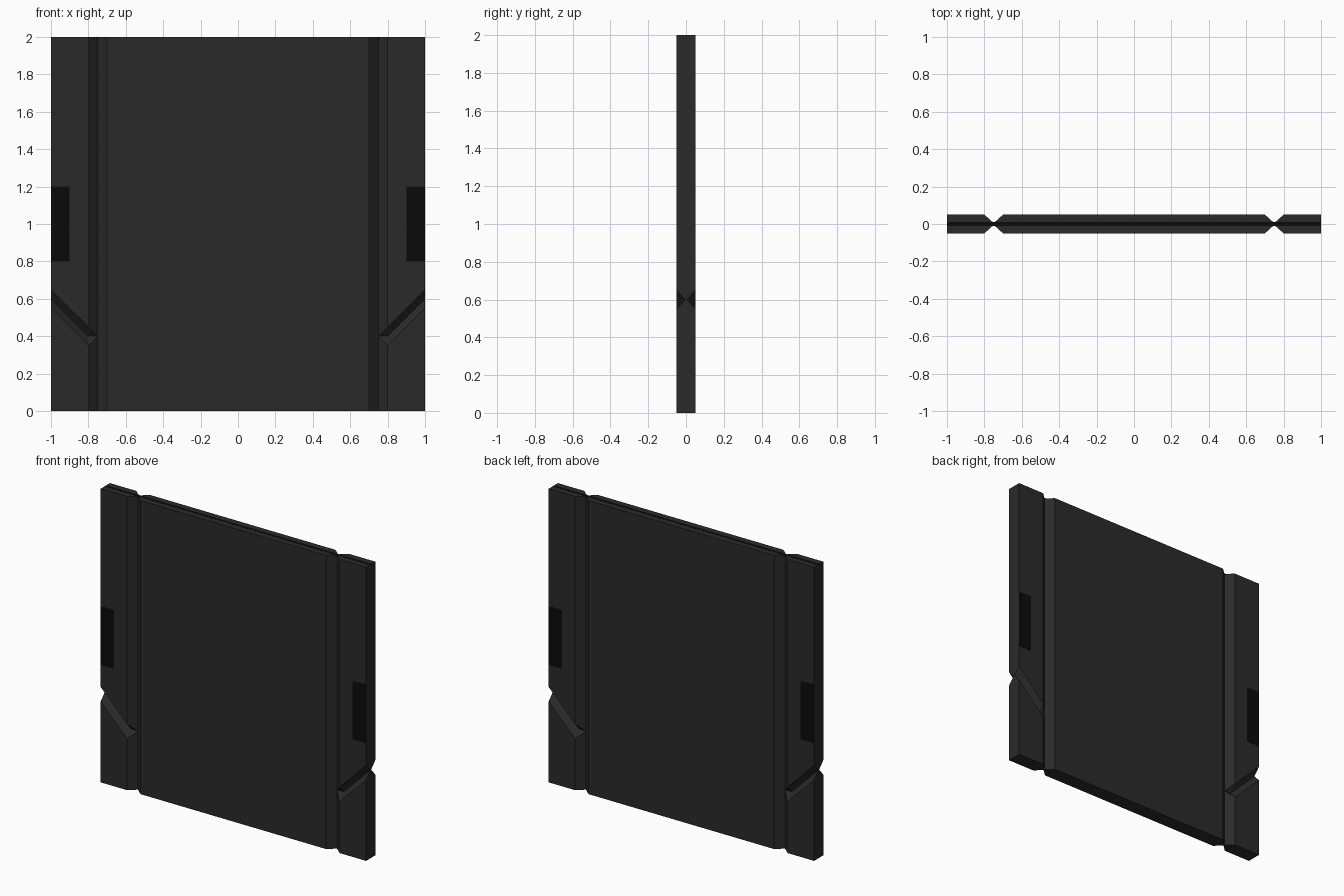
import bpy, bmesh

if "Cube" in bpy.data.objects:
    bpy.data.objects.remove(bpy.data.objects["Cube"])

TIP = 0.005   # half thickness at the bottom of every V groove
HALF = 0.05   # half thickness of the panel


def material(name, v):
    m = bpy.data.materials.new(name)
    m.diffuse_color = (v, v, v, 1)
    m.use_nodes = True
    m.node_tree.nodes["Principled BSDF"].inputs["Base Color"].default_value = m.diffuse_color
    return m


GREY = material("dark_grey", 0.023)
BLACK = material("black", 0.003)


def add_object(name, bm, mat=None):
    bmesh.ops.recalc_face_normals(bm, faces=bm.faces)
    me = bpy.data.meshes.new(name)
    bm.to_mesh(me)
    bm.free()
    ob = bpy.data.objects.new(name, me)
    bpy.context.collection.objects.link(ob)
    if mat:
        me.materials.append(mat)
    return ob


def prism(name, profile, height, mat):
    """Extrude an (x, y) profile from z = 0 upwards."""
    bm = bmesh.new()
    face = bm.faces.new([bm.verts.new((x, y, 0)) for x, y in profile])
    top = bmesh.ops.extrude_face_region(bm, geom=[face])["geom"]
    verts = [g for g in top if isinstance(g, bmesh.types.BMVert)]
    bmesh.ops.translate(bm, verts=verts, vec=(0, 0, height))
    return add_object(name, bm, mat)


def box(name, lo, hi, mat):
    bm = bmesh.new()
    bmesh.ops.create_cube(bm, size=1)
    for v in bm.verts:
        v.co = [a + (b - a) * (c + 0.5) for a, b, c in zip(lo, hi, v.co)]
    return add_object(name, bm, mat)


def mirror(ob, x, y):
    m = ob.modifiers.new("mirror", "MIRROR")
    m.use_axis = (x, y, False)
    m.use_mirror_merge = False


# Wide centre panel with bevelled vertical edges
prism("center_panel", [(-0.75, -TIP), (-0.7, -HALF), (0.7, -HALF), (0.75, -TIP),
                       (0.75, TIP), (0.7, HALF), (-0.7, HALF), (-0.75, TIP)], 2, GREY)

# Side strip, mirrored to the other side
strip = prism("side_strip", [(0.75, -TIP), (0.8, -HALF), (1, -HALF),
                             (1, HALF), (0.8, HALF), (0.75, TIP)], 2, GREY)

# V-shaped cutter that follows the bent groove path, on front and back
bm = bmesh.new()
rings = []
for x, z in [(0.7, 0.4), (0.8, 0.4), (1.1, 0.7)]:
    rings.append([bm.verts.new(p) for p in
                  ((x, -TIP, z), (x, -0.095, z + 0.1), (x, -0.095, z - 0.1))])
for a, b in zip(rings, rings[1:]):
    for i in range(3):
        j = (i + 1) % 3
        bm.faces.new((a[i], a[j], b[j], b[i]))
bm.faces.new(rings[0])
bm.faces.new(rings[-1])
cutter = add_object("groove_cutter", bm)
mirror(cutter, False, True)
cutter.hide_render = True
cutter.hide_viewport = False
cutter.display_type = "WIRE"

cut = strip.modifiers.new("groove", "BOOLEAN")
cut.operation = "DIFFERENCE"
cut.solver = "EXACT"
cut.object = cutter
mirror(strip, True, False)

# Black grip plates on both faces of both strips
grip = box("grip_plate", (0.9, -HALF - 0.001, 0.8), (0.999, -HALF + 0.001, 1.2), BLACK)
mirror(grip, True, True)

# Dark seam along the top edge
box("top_seam", (-0.999, -0.01, 1.995), (0.999, 0.01, 2.0005), BLACK)
